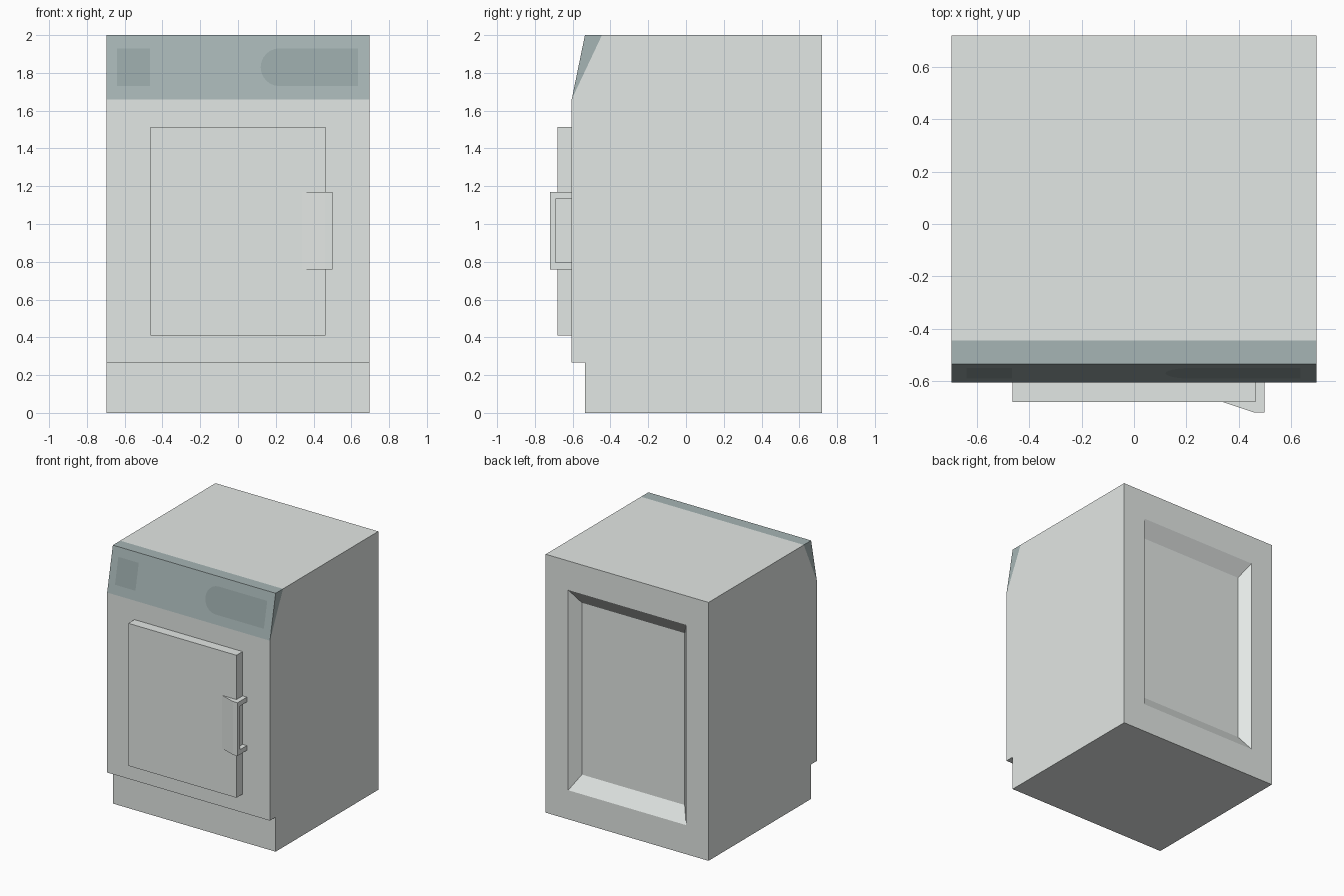
import bpy, bmesh, math
from mathutils import Vector

if "Cube" in bpy.data.objects:
    bpy.data.objects.remove(bpy.data.objects["Cube"])

W = 0.697            # half width of the cabinet
FRONT, BACK = -0.605, 0.72


def material(name, rgb):
    m = bpy.data.materials.new(name)
    m.diffuse_color = (*rgb, 1)
    m.use_nodes = True
    m.node_tree.nodes["Principled BSDF"].inputs["Base Color"].default_value = m.diffuse_color
    return m


body_mat = material("enamel_pale", (0.765, 0.80, 0.78))
panel_mat = material("panel_teal", (0.38, 0.46, 0.46))
patch_mat = material("control_dark_teal", (0.31, 0.38, 0.38))


def prism(name, points, sweep, mats=(body_mat,), edit=None):
    """Extrude a flat outline of 3D points along a vector."""
    bm = bmesh.new()
    face = bm.faces.new([bm.verts.new(p) for p in points])
    new = bmesh.ops.extrude_face_region(bm, geom=[face], use_keep_orig=True)["geom"]
    bmesh.ops.translate(bm, verts=[v for v in new if isinstance(v, bmesh.types.BMVert)],
                        vec=Vector(sweep))
    bmesh.ops.recalc_face_normals(bm, faces=bm.faces)
    if edit:
        edit(bm)
    me = bpy.data.meshes.new(name)
    bm.to_mesh(me)
    bm.free()
    for m in mats:
        me.materials.append(m)
    ob = bpy.data.objects.new(name, me)
    bpy.context.collection.objects.link(ob)
    return ob


def box(name, x0, x1, y0, y1, z0, z1):
    return prism(name, [(x0, y0, z0), (x1, y0, z0), (x1, y1, z0), (x0, y1, z0)], (0, 0, z1 - z0))


def side_prism(name, profile, **kw):
    return prism(name, [(-W, y, z) for y, z in profile], (2 * W, 0, 0), **kw)


def back_recess(bm):
    """Sink a bevelled rectangular recess into the back face."""
    face = max(bm.faces, key=lambda f: f.calc_center_median().y)
    for half_x, half_z, y in ((0.505, 0.775, BACK), (0.44, 0.665, BACK - 0.075)):
        face = bmesh.ops.extrude_discrete_faces(bm, faces=[face])["faces"][0]
        for v in face.verts:
            v.co = (math.copysign(half_x, v.co.x), y,
                    1 + math.copysign(half_z, v.co.z - 1))


# Cabinet with toe kick and back recess
side_prism("cabinet", [(-0.535, 0), (-0.535, 0.267), (FRONT, 0.267), (FRONT, 1.66),
                       (-0.445, 2), (BACK, 2), (BACK, 0)], edit=back_recess)

# Outlines (x, z) of the display and the round-ended control strip
display = [(-0.64, 1.73), (-0.465, 1.73), (-0.465, 1.93), (-0.64, 1.93)]
arc = [(0.22 + 0.1 * math.cos(a), 1.83 + 0.1 * math.sin(a))
       for a in (math.pi / 2 + math.pi * i / 12 for i in range(13))]
strip = arc + [(0.635, 1.73), (0.635, 1.93)]


def inlay_controls(bm):
    """Refill the sloping face with the darker control areas set flush in it."""
    front = min(bm.faces, key=lambda f: f.normal.y)
    normal = front.normal.copy()
    edges = list(front.edges)
    bmesh.ops.delete(bm, geom=[front], context='FACES_ONLY')
    loops = []
    for outline in (display, strip):
        vs = [bm.verts.new((x, FRONT + (z - 1.66) * 0.07 / 0.34, z)) for x, z in outline]
        edges += [bm.edges.new((vs[i - 1], vs[i])) for i in range(len(vs))]
        loops.append(vs)
    bmesh.ops.triangle_fill(bm, edges=edges, use_beauty=True, normal=normal)
    for vs in loops:
        bm.faces.new(vs).material_index = 1
    bmesh.ops.recalc_face_normals(bm, faces=bm.faces)


# Sloping control panel
side_prism("control_panel", [(FRONT, 1.66), (-0.535, 2), (-0.445, 2)],
           mats=(panel_mat, patch_mat), edit=inlay_controls)

# Door
box("door", -0.463, 0.463, -0.68, FRONT, 0.41, 1.513)

# Handle: wedge-shaped grip and two arms back to the cabinet
grip = [(0.34, -0.68), (0.46, -0.72), (0.499, -0.72), (0.499, -0.69),
        (0.463, -0.69), (0.463, -0.68)]
prism("handle_grip", [(x, y, 0.758) for x, y in grip], (0, 0, 0.412))
for label, z in (("lower", 0.758), ("upper", 1.133)):
    box(f"handle_arm_{label}", 0.463, 0.499, -0.69, FRONT, z, z + 0.037)
